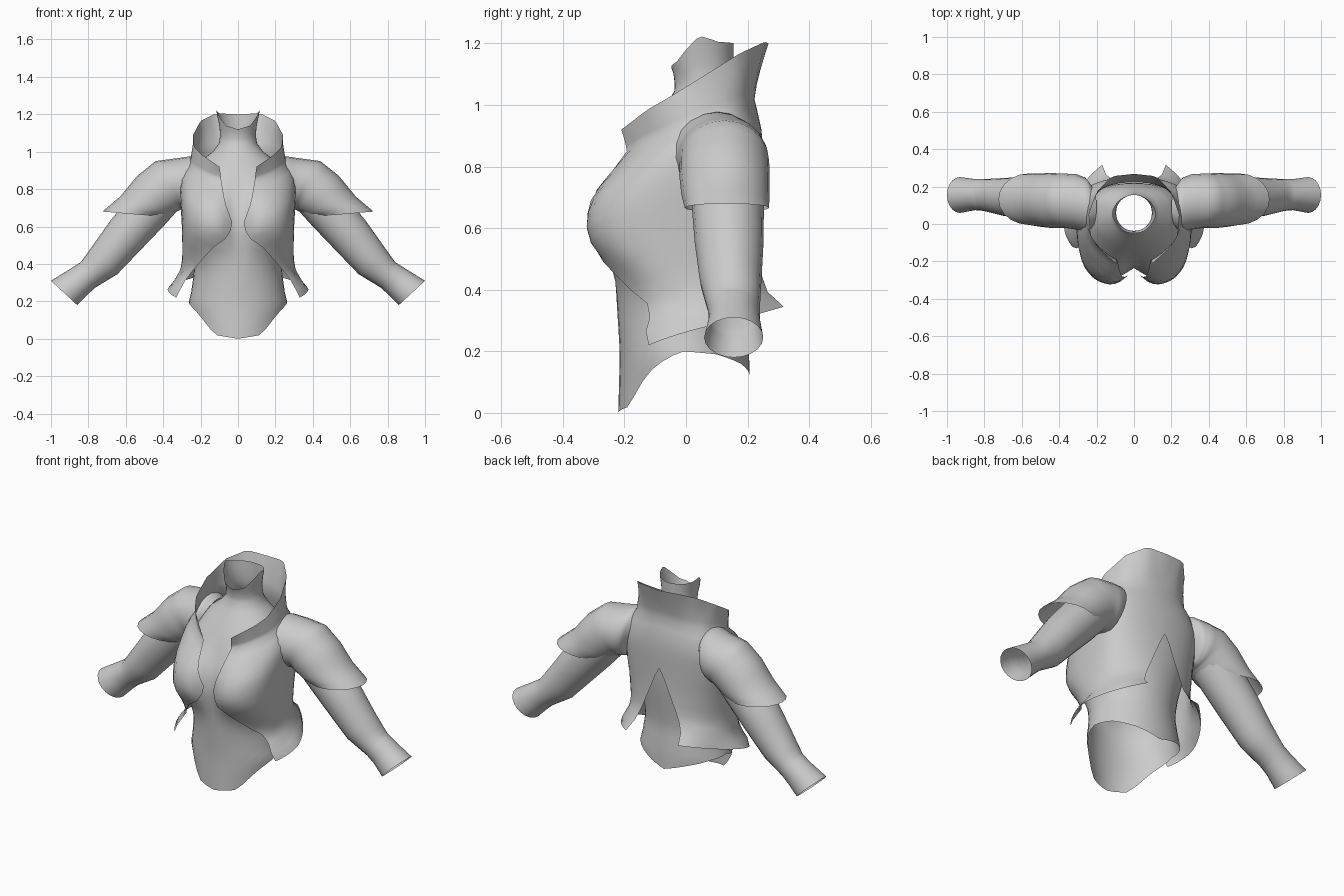
import bpy, bmesh, math

if "Cube" in bpy.data.objects:
    bpy.data.objects.remove(bpy.data.objects["Cube"])

fabric = bpy.data.materials.new("grey_fabric")
fabric.diffuse_color = (0.6, 0.6, 0.6, 1)
fabric.use_nodes = True
fabric.node_tree.nodes["Principled BSDF"].inputs["Base Color"].default_value = fabric.diffuse_color


def interp(table, t):
    """Linear lookup: rows of (key, value, value, ...)."""
    if t <= table[0][0]:
        return table[0][1:]
    for a, b in zip(table, table[1:]):
        if t <= b[0]:
            f = (t - a[0]) / (b[0] - a[0])
            return tuple(p + (q - p) * f for p, q in zip(a[1:], b[1:]))
    return table[-1][1:]


def sheet(name, rows, closed=False):
    """Loft rows of points for the +x side, then mirror across x = 0."""
    bm = bmesh.new()
    grid = [[bm.verts.new(p) for p in row] for row in rows]
    n = len(rows[0])
    for a, b in zip(grid, grid[1:]):
        for i in range(n if closed else n - 1):
            j = (i + 1) % n
            bm.faces.new((a[i], a[j], b[j], b[i]))
    bmesh.ops.recalc_face_normals(bm, faces=bm.faces)
    # the outside of the torso cloth faces away from the middle
    if not closed and sum(f.normal.x * f.calc_area() for f in bm.faces) < 0:
        bmesh.ops.reverse_faces(bm, faces=list(bm.faces))
    mesh = bpy.data.meshes.new(name)
    bm.to_mesh(mesh)
    bm.free()
    mesh.shade_smooth()
    mesh.materials.append(fabric)
    ob = bpy.data.objects.new(name, mesh)
    bpy.context.collection.objects.link(ob)
    mod = ob.modifiers.new("mirror", 'MIRROR')
    mod.merge_threshold = 0.002
    return ob


# How boxy the front and back of the torso are at each height (1 = round)
BOXY = [(.35, 1, 1), (.5, .62, .85), (.6, .47, .7), (.7, .5, .6), (.85, .78, .55),
        (.95, .95, .65), (1.03, 1, .95)]


def body(table, phi, z, bust):
    """Point on the torso: phi runs from the front (0) to the back (pi)."""
    w, yf, yb = interp(table, z)
    x, c = w * math.sin(phi), math.cos(phi)
    front, back = interp(BOXY, z)
    c = c ** front if c > 0 else -((-c) ** back)
    y = (yf + yb) / 2 - (yb - yf) / 2 * c
    if phi < math.pi / 2:
        sx = .15 if x > .155 else .13
        sz = .165 if z > .63 else .15
        y -= bust * min(1, 2.5 * math.cos(phi)) * math.exp(
            -abs((x - .155) / sx) ** 3 - abs((z - .63) / sz) ** 2.5)
    return (x, y, z)


def tube(name, rings, n=20, sub=3):
    """Sleeve: each ring is (top x, top z, bottom x, bottom z, y centre, y radius)."""
    keyed = [(i,) + r for i, r in enumerate(rings)]
    rows = []
    for k in range((len(rings) - 1) * sub + 1):
        xt, zt, xb, zb, yc, r = interp(keyed, k / sub)
        row = []
        for i in range(n):
            a = math.tau * i / n
            c, s = math.cos(a) / 2, math.sin(a)
            row.append(((xt + xb) / 2 + (xt - xb) * c, yc + r * s,
                        (zt + zb) / 2 + (zt - zb) * c))
        rows.append(row)
    return sheet(name, rows, True)


# Shirt torso with dipped hem and stand-up neck: z, half width, front y, back y
SHIRT = [(0, .22, -.22, .21), (.19, .265, -.215, .205), (.25, .25, -.218, .2),
         (.36, .235, -.225, .19), (.46, .24, -.228, .2), (.6, .265, -.22, .215),
         (.7, .275, -.205, .22), (.8, .265, -.175, .22), (.88, .235, -.145, .21),
         (.95, .2, -.1, .2), (1.0, .135, -.065, .18), (1.05, .098, -.035, .16),
         (1.1, .095, -.04, .155), (1.14, .1, -.055, .155), (1.23, .118, -.05, .155)]
HEM = [(0, 0), (33, .02), (56, .13), (75, .18), (90, .2), (120, .19), (150, .16), (180, .12)]
NECK = [(0, 1.12), (40, 1.14), (85, 1.225), (120, 1.205), (180, 1.2)]
rows = []
for k in range(27):
    row = []
    for i in range(19):
        deg = i * 10
        lo, hi = interp(HEM, deg)[0], interp(NECK, deg)[0]
        z = interp([(0, lo), (.25, .36), (.85, 1.05), (1, hi)], k / 26)[0]
        row.append(body(SHIRT, math.radians(deg), z, .085))
    rows.append(row)
sheet("shirt", rows)

# Long shirt sleeves
tube("shirt_sleeve", [
    (.4, .89, .31, .7, .13, .115), (.55, .79, .4, .6, .135, .118),
    (.68, .635, .52, .475, .14, .112), (.765, .515, .645, .345, .145, .1),
    (.84, .41, .765, .272, .155, .085), (.895, .375, .805, .235, .157, .083),
    (1.0, .31, .86, .18, .155, .096)])

# Jacket: open front edge, back slit, slanted flared hem, tall collar
JACKET = [(.22, .385, -.24, .25), (.27, .375, -.24, .28), (.345, .315, -.24, .365),
          (.4, .3, -.245, .29), (.46, .297, -.242, .262), (.6, .3, -.232, .25),
          (.73, .308, -.22, .25), (.8, .31, -.205, .252), (.85, .305, -.188, .252),
          (.92, .28, -.13, .245), (.98, .238, -.08, .232), (1.02, .22, -.05, .222)]
EDGE = [(.22, .33), (.3, .29), (.36, .245), (.42, .195), (.49, .13), (.55, .045),
        (.62, .03), (.73, .07), (.85, .09)]
BASE = [(0, .85), (.25, .92), (.5, .98), (1, 1.02)]
COLLAR = [(0, .1, -.21, .92), (.2, .195, -.125, .985), (.3, .232, -.06, 1.022),
          (.5, .24, .05, 1.09), (.7, .2, .17, 1.165), (.85, .12, .255, 1.205),
          (1, 0, .268, 1.2)]
COLS, ROWS = 24, 14
rows = []
for k in range(ROWS + 1):
    row = []
    for i in range(COLS + 1):
        u = i / COLS
        lo, hi = .22 + .125 * u, interp(BASE, u)[0]
        z = lo + (hi - lo) * k / ROWS
        w = interp(JACKET, z)[0]
        start = math.asin(min(.95, interp(EDGE, z)[0] / w))
        slit = max(0, .745 - z) * .17 / .4
        slit = slit if slit > .008 else 0
        end = math.pi - math.asin(min(.95, slit / w))
        row.append(body(JACKET, start + (end - start) * u, z, .105))
    rows.append(row)
base = rows[-1]
rim = [interp(COLLAR, i / COLS) for i in range(COLS + 1)]
for k in range(1, 5):
    f = k / 4
    g = f ** 1.3  # collar rises before it leans out
    rows.append([(a[0] + (b[0] - a[0]) * g, a[1] + (b[1] - a[1]) * g, a[2] + (b[2] - a[2]) * f)
                 for a, b in zip(base, rim)])
sheet("jacket", rows)

# Short jacket sleeves with a level, pointed hem, flared into the shoulder
tube("jacket_sleeve", [
    (.2, .955, .265, .73, .09, .115), (.24, .978, .28, .69, .1, .148),
    (.32, .966, .295, .69, .118, .148),
    (.44, .95, .308, .69, .125, .145), (.54, .87, .335, .675, .125, .147),
    (.63, .76, .37, .657, .128, .143), (.725, .68, .4, .652, .133, .137)])
